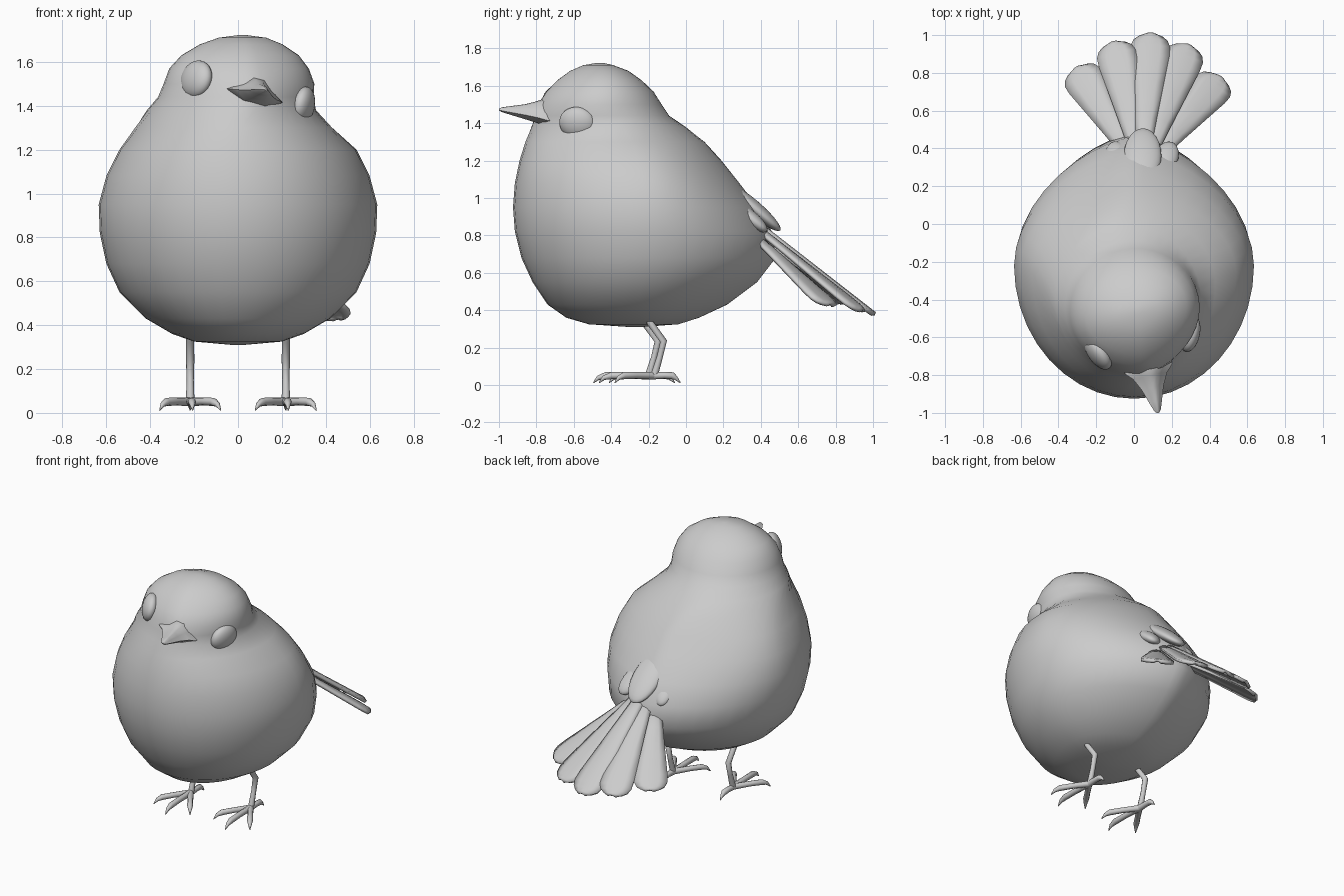
import bpy, bmesh, math
from mathutils import Vector, Matrix

if "Cube" in bpy.data.objects:
    bpy.data.objects.remove(bpy.data.objects["Cube"])


def finish(name, bm, angle=60):
    bmesh.ops.recalc_face_normals(bm, faces=bm.faces)
    me = bpy.data.meshes.new(name)
    bm.to_mesh(me)
    bm.free()
    ob = bpy.data.objects.new(name, me)
    bpy.context.collection.objects.link(ob)
    bpy.ops.object.select_all(action='DESELECT')
    ob.select_set(True)
    bpy.context.view_layer.objects.active = ob
    bpy.ops.object.shade_smooth_by_angle(angle=math.radians(angle))
    return ob


def loft(name, rings, angle=60):
    bm = bmesh.new()
    vs = [[bm.verts.new(p) for p in r] for r in rings]
    n = len(rings[0])
    for a, b in zip(vs, vs[1:]):
        for i in range(n):
            bm.faces.new((a[i], a[(i + 1) % n], b[(i + 1) % n], b[i]))
    bm.faces.new(vs[0])
    bm.faces.new(vs[-1])
    return finish(name, bm, angle)


def ellipsoid(name, loc, axes, radii):
    # axes: three direction vectors, scaled by radii
    bm = bmesh.new()
    bmesh.ops.create_uvsphere(bm, u_segments=24, v_segments=14, radius=1)
    cols = [Vector(a).normalized() * r for a, r in zip(axes, radii)]
    m = Matrix(cols).transposed().to_4x4()
    bmesh.ops.transform(bm, matrix=Matrix.Translation(loc) @ m, verts=bm.verts)
    return finish(name, bm)


def tube(name, points, depth):
    # points: x, y, z, relative radius
    cu = bpy.data.curves.new(name, 'CURVE')
    cu.dimensions = '3D'
    cu.bevel_depth = depth
    cu.bevel_resolution = 2
    cu.use_fill_caps = True
    sp = cu.splines.new('POLY')
    sp.points.add(len(points) - 1)
    for p, (x, y, z, r) in zip(sp.points, points):
        p.co = (x, y, z, 1)
        p.radius = r
    ob = bpy.data.objects.new(name, cu)
    bpy.context.collection.objects.link(ob)
    bpy.ops.object.select_all(action='DESELECT')
    ob.select_set(True)
    bpy.context.view_layer.objects.active = ob
    bpy.ops.object.convert(target='MESH')
    bpy.ops.object.shade_smooth_by_angle(angle=math.radians(60))


# Body and turned head: z, centre x, half width, front y, back y, widest y, yaw
sections = [
    (.31, 0, .03, -.30, -.24, -.27, 0), (.325, 0, .2, -.52, -.04, -.26, 0),
    (.36, 0, .3, -.64, .07, -.25, 0), (.43, 0, .42, -.74, .22, -.25, 0),
    (.55, 0, .54, -.82, .38, -.24, 0), (.68, 0, .60, -.88, .48, -.22, 0),
    (.82, 0, .63, -.915, .46, -.22, 0), (.95, 0, .635, -.925, .385, -.22, 0),
    (1.08, 0, .60, -.915, .285, -.23, 0), (1.2, 0, .54, -.89, .19, -.26, 0),
    (1.3, -.02, .45, -.86, .10, -.32, 4), (1.38, -.03, .385, -.83, 0, -.40, 9),
    (1.44, -.01, .355, -.81, -.09, -.44, 12), (1.5, .005, .345, -.795, -.13, -.46, 12),
    (1.57, .005, .32, -.75, -.175, -.46, 12), (1.63, .01, .27, -.69, -.24, -.46, 12),
    (1.68, .015, .19, -.62, -.31, -.46, 12), (1.71, .02, .11, -.55, -.39, -.46, 12),
    (1.722, .02, .02, -.48, -.44, -.46, 12)]
rings = []
for z, cx, hw, y0, y1, cy, yaw in sections:
    k = yaw / 12
    c, s = math.cos(math.radians(yaw)), math.sin(math.radians(yaw))
    ring = []
    for i in range(40):
        t = math.tau * i / 40
        ct, st = math.cos(t), math.sin(t)
        power = 1.35 - .35 * k if st > 0 else 1 + .25 * k
        x = math.copysign(hw * abs(ct) ** power, ct)
        y = st * (y1 - cy if st > 0 else cy - y0)
        ring.append((cx + x * c - y * s, cy + x * s + y * c, z))
    rings.append(ring)
loft("body_and_head", rings, 80)

# Head directions: sideways, forward, up
L = Vector((.95, .2, -.24)).normalized()
F = Vector((.2, -.97, .05)).normalized()
U = F.cross(L).normalized()

# Eyes
for side, name, loc in ((1, "right_eye", (.297, -.58, 1.40)), (-1, "left_eye", (-.19, -.685, 1.52))):
    n = (L * side * .9 + F * .4).normalized()
    up = (U - n * U.dot(n)).normalized()
    ellipsoid(name, loc, (up.cross(n), n, up), (.1, .05, .088))

# Beak: distance along, half width, height above, depth below
base, tip = Vector((.075, -.755, 1.445)), Vector((.127, -1.0, 1.472))
beak = []
for s, w, up, dn in ((-.2, .135, .085, .05), (.05, .132, .085, .05), (.2, .095, .068, .045),
                     (.45, .062, .045, .034), (.75, .036, .027, .02), (.95, .018, .014, .01),
                     (1, .006, .006, .004)):
    c = base.lerp(tip, s)
    beak.append([c + L * w * a + U * (up * b if b > 0 else dn * b) for a, b in
                 ((1, 0), (.55, .45), (.2, .93), (-.2, .93), (-.55, .45), (-1, 0), (-.5, -.85), (.5, -.85))])
loft("beak", beak, 50)

# Tail coverts
for i, (loc, d, r) in enumerate((((.045, .36, .95), (.02, .76, -.65), (.10, .19, .04)),
                                 ((-.075, .335, .90), (-.25, .75, -.6), (.07, .13, .04)),
                                 ((.16, .335, .90), (.3, .75, -.6), (.07, .13, .04)))):
    d = Vector(d).normalized()
    lat = d.cross(Vector((0, .6, .78))).normalized()
    ellipsoid(f"tail_covert_{i + 1}", loc, (lat, d, lat.cross(d)), r)

# Fanned tail feathers: start and tip of each
feathers = (((-.02, .36, .80), (-.30, .82, .43)), ((.02, .36, .85), (-.105, .955, .395)),
            ((.05, .36, .87), (.09, 1.0, .372)), ((.08, .36, .85), (.285, .94, .39)),
            ((.12, .36, .80), (.455, .77, .42)))
for i, (a, b) in enumerate(feathers):
    a, b = Vector(a), Vector(b)
    d = (b - a).normalized()
    lat = d.cross(Vector((b.x - .08, .62, .78))).normalized()
    n = lat.cross(d)
    if n.z < 0:
        n = -n
    bm = bmesh.new()
    rows = []
    for u, w in ((0, .03), (.3, .055), (.6, .082), (.82, .102), (.9, .103),
                 (.95, .088), (.98, .06), (1, .022)):
        c = a.lerp(b, u)
        rows.append([bm.verts.new(c + lat * w * q + n * (.014 * (1 - q * q))) for q in (-1, -.5, 0, .5, 1)])
    for r0, r1 in zip(rows, rows[1:]):
        for j in range(4):
            bm.faces.new((r0[j], r0[j + 1], r1[j + 1], r1[j]))
    ob = finish(f"tail_feather_{i + 1}", bm, 40)
    mod = ob.modifiers.new("thickness", 'SOLIDIFY')
    mod.thickness = .018
    mod.offset = 0

# Legs and feet
for side, y in ((-1, -.015), (1, .015)):
    x = side * .218
    label = "right" if side > 0 else "left"
    tube(f"{label}_leg", [(x, -.24 + y, .40, 1), (x, -.205 + y, .33, 1), (x, -.135 + y, .235, 1.05),
                          (x, -.155 + y, .15, .9), (x, -.185 + y, .05, 1.1)], .018)
    for name, tx, ty in (("inner_toe", -side * .125, -.375), ("middle_toe", .01, -.455),
                         ("outer_toe", side * .125, -.375), ("hind_toe", 0, -.07)):
        p, q = Vector((x, -.19 + y, .05)), Vector((x + tx, ty + y, .045))
        e = q + (q - p).normalized() * .025
        m1, m2 = p.lerp(q, .5), p.lerp(q, .85)
        tube(f"{label}_{name}", [(*p, 1), (m1.x, m1.y, .052, .9), (m2.x, m2.y, .05, .95),
                                 (q.x, q.y, .038, .6), (e.x, e.y, .012, .12)], .02)
